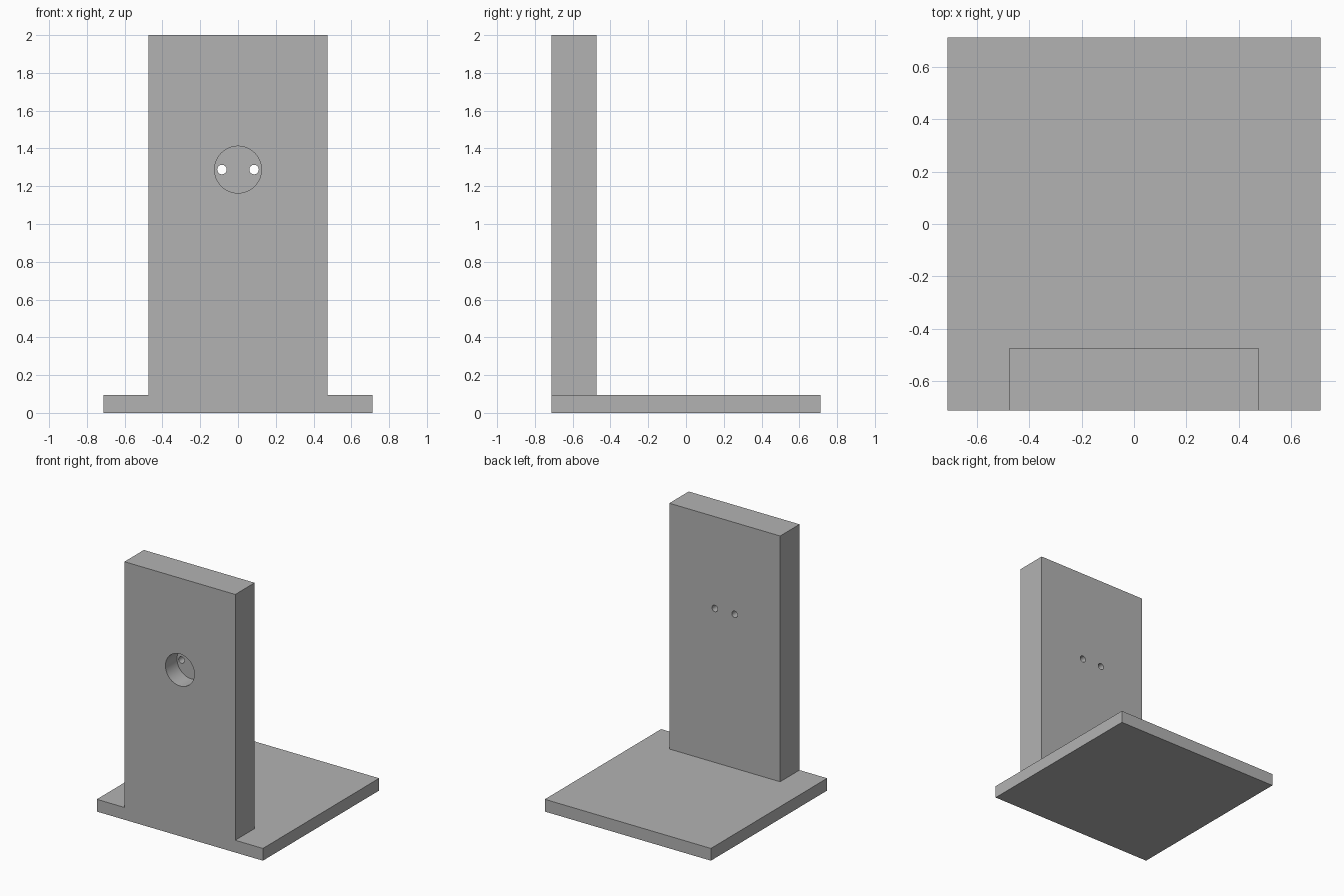
import bpy
import math

default = bpy.data.objects.get("Cube")
if default:
    bpy.data.objects.remove(default, do_unlink=True)

HALF = 0.712       # half width of the square base
BASE_H = 0.095
POST_HALF = 0.475  # half width of the upright
POST_T = 0.2375
HOLE_Z = 1.288
POCKET_DEPTH = 0.142

grey = bpy.data.materials.new("plain grey")
grey.use_nodes = True
colour = (0.45, 0.45, 0.45, 1)
grey.diffuse_color = colour
grey.node_tree.nodes["Principled BSDF"].inputs["Base Color"].default_value = colour


def finish(name):
    obj = bpy.context.object
    obj.name = name
    obj.data.materials.append(grey)
    return obj


def box(name, low, high):
    bpy.ops.mesh.primitive_cube_add(size=1, location=[(a + b) / 2 for a, b in zip(low, high)])
    obj = finish(name)
    obj.scale = [b - a for a, b in zip(low, high)]
    bpy.ops.object.transform_apply(location=True, rotation=False, scale=True)
    return obj


def bore(name, x, radius, y0, y1, sides):
    bpy.ops.mesh.primitive_cylinder_add(vertices=sides, radius=radius, depth=y1 - y0,
                                        location=(x, (y0 + y1) / 2, HOLE_Z),
                                        rotation=(math.pi / 2, 0, 0))
    return finish(name)


def combine(target, other, operation):
    mod = target.modifiers.new(other.name, 'BOOLEAN')
    mod.operation = operation
    mod.solver = 'EXACT'
    mod.object = other
    bpy.context.view_layer.objects.active = target
    bpy.ops.object.modifier_apply(modifier=mod.name)
    bpy.data.objects.remove(other, do_unlink=True)


# Upright plate standing flush with the front edge of the base
front = -HALF
stand = box("stand", (-POST_HALF, front, 0), (POST_HALF, front + POST_T, 2))

# Round pocket in the front, with two small holes through to the back
floor = front + POCKET_DEPTH
combine(stand, bore("pocket", 0, 0.124, front - 0.1, floor, 64), 'DIFFERENCE')
for side in (-1, 1):
    combine(stand, bore("pin_hole", side * 0.085, 0.025, floor - 0.05, front + POST_T + 0.1, 32),
            'DIFFERENCE')

# Square base, merged into the upright
combine(stand, box("base", (-HALF, -HALF, 0), (HALF, HALF, BASE_H)), 'UNION')

bpy.ops.object.select_all(action='DESELECT')
stand.select_set(True)
bpy.context.view_layer.objects.active = stand
bpy.ops.object.shade_smooth_by_angle(angle=math.radians(30))
